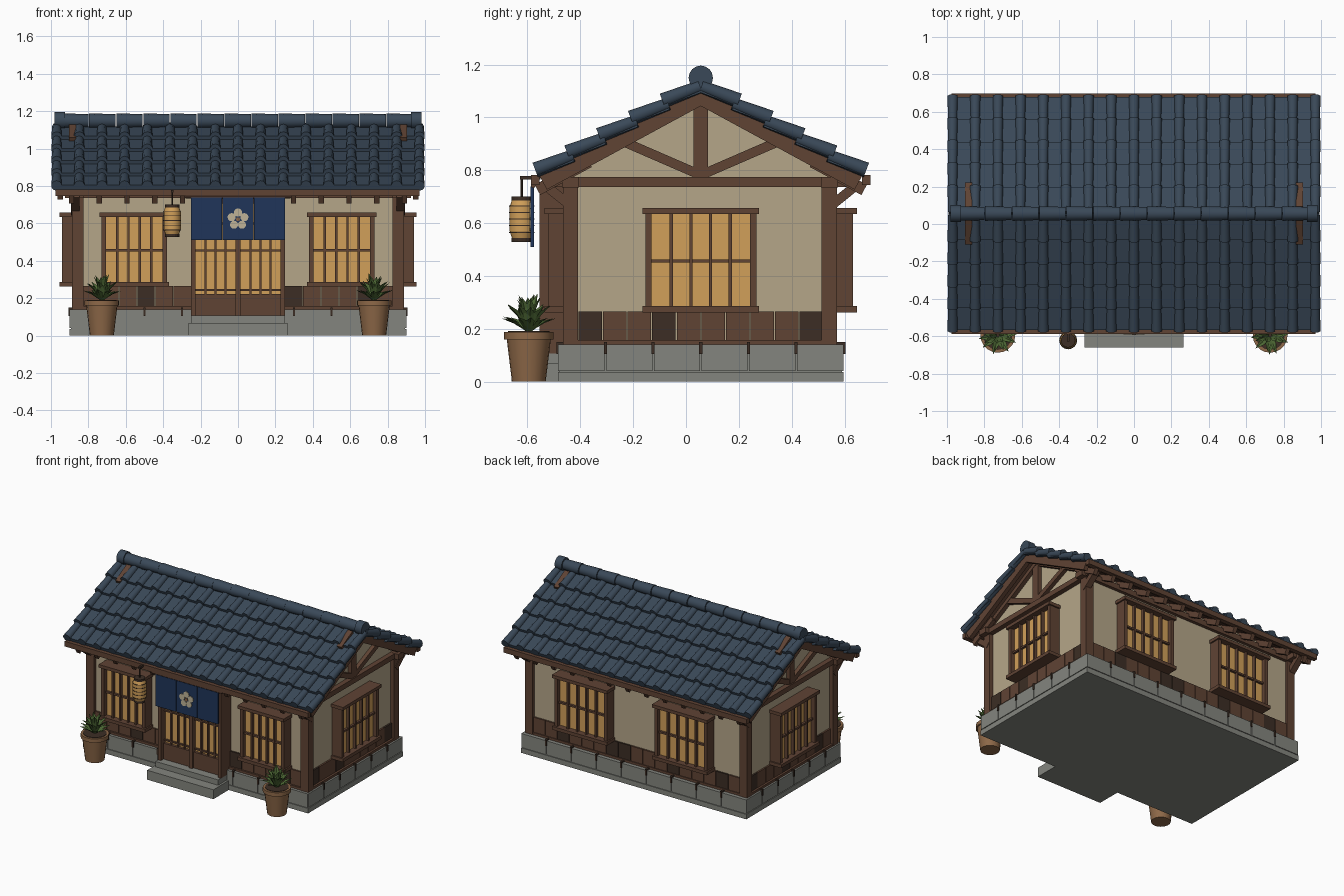
import bpy, bmesh, math, random
from math import radians, pi, sin, cos
from mathutils import Matrix, Vector

cube = bpy.data.objects.get("Cube")
if cube:
    bpy.data.objects.remove(cube)
random.seed(4)


def material(name, *rgb):
    m = bpy.data.materials.new(name)
    m.use_nodes = True
    m.diffuse_color = (*rgb, 1)
    m.node_tree.nodes["Principled BSDF"].inputs["Base Color"].default_value = (*rgb, 1)
    return m


TILE = material("slate blue tile", .042, .066, .098)
WALL = material("plaster", .46, .38, .25)
WOOD = material("brown timber", .115, .056, .034)
DARK = material("dark timber", .045, .027, .018)
PAPER = material("lit paper", .64, .35, .1)
STONE = material("grey stone", .23, .235, .21)
NAVY = material("navy cloth", .014, .035, .1)
CLAY = material("clay", .27, .14, .065)
LEAF = material("leaf green", .075, .14, .035)
CREAM = material("cream", .52, .45, .31)

I = Matrix.Identity(4)
YC = .056            # depth of the ridge line
APEX = 1.10          # height where the two roof planes meet
SLOPE = radians(28.5)


def done(bm, name, mat, smooth=False):
    bmesh.ops.recalc_face_normals(bm, faces=bm.faces[:])
    me = bpy.data.meshes.new(name)
    bm.to_mesh(me)
    bm.free()
    me.materials.append(mat)
    ob = bpy.data.objects.new(name, me)
    bpy.context.collection.objects.link(ob)
    if smooth:
        bpy.ops.object.select_all(action='DESELECT')
        ob.select_set(True)
        bpy.context.view_layer.objects.active = ob
        bpy.ops.object.shade_smooth_by_angle(angle=radians(50))
    return ob


def box(bm, x, y, z, frame=I):
    """Add a box from three (low, high) ranges."""
    mid = [(a + b) / 2 for a, b in (x, y, z)]
    size = [b - a for a, b in (x, y, z)]
    bmesh.ops.create_cube(bm, size=1, matrix=frame @ Matrix.Translation(mid) @ Matrix.Diagonal((*size, 1)))


def boxes(name, mat, items, frame=I):
    bm = bmesh.new()
    for item in items:
        box(bm, *item, frame)
    return done(bm, name, mat)


def rod(bm, p, q, r1, r2=None, sides=10, frame=I):
    """Add a capped cone or cylinder between two points."""
    p, q = Vector(p), Vector(q)
    m = Matrix.Translation((p + q) / 2) @ (q - p).to_track_quat('Z', 'Y').to_matrix().to_4x4()
    bmesh.ops.create_cone(bm, cap_ends=True, segments=sides, radius1=r1,
                          radius2=r1 if r2 is None else r2, depth=(q - p).length, matrix=frame @ m)


def beam(bm, x, p, q, wide, deep):
    """Add a timber lying in a plane of constant x, from p to q given as (y, z)."""
    p, q = Vector((x, *p)), Vector((x, *q))
    d = (q - p).normalized()
    n = Vector((1, 0, 0)).cross(d)
    m = Matrix((Vector((1, 0, 0)), d, n)).transposed().to_4x4()
    length = (q - p).length / 2
    box(bm, (-wide / 2, wide / 2), (-length, length), (-deep / 2, deep / 2),
        Matrix.Translation((p + q) / 2) @ m)


def lathe(bm, profile, cx, cy, sides=16):
    for (r1, z1), (r2, z2) in zip(profile, profile[1:]):
        rod(bm, (cx, cy, z1), (cx, cy, z2), r1, r2, sides)


# Stone base: core, bottom course and separate blocks with timber pegs at the joints
HX, Y0, Y1 = .9, -.485, .597
boxes("base_core", STONE, [((-HX + .006, HX - .006), (Y0 + .006, Y1 - .006), (0, .14)),
                           ((-HX, HX), (Y0, Y1), (0, .036))])
blocks, pegs = bmesh.new(), bmesh.new()
for i in range(9):
    a = -HX + i * .2
    for y in (Y0, Y1 - .02):
        box(blocks, (a + .003, a + .197), (y, y + .02), (.041, .14))
        if i:
            box(pegs, (a - .006, a + .006), (y - .006, y + .026), (.105, .15))
for i in range(6):
    step = (Y1 - Y0) / 6
    a = Y0 + i * step
    for x in (-HX, HX - .02):
        box(blocks, (x, x + .02), (a + .003, a + step - .003), (.041, .14))
        if i:
            box(pegs, (x - .006, x + .026), (a - .006, a + .006), (.105, .15))
done(blocks, "base_blocks", STONE)
done(pegs, "base_pegs", DARK)
boxes("entrance_step", STONE, [((-.265, .265), (-.66, Y0 + .01), (0, .068)),
                               ((-.25, .25), (-.585, Y0 + .01), (.068, .107))])

# Plaster body with gables
bm = bmesh.new()
ring = [bm.verts.new((-.86, y, z)) for y, z in
        ((-.44, .14), (.552, .14), (.552, .8), (YC, 1.075), (-.44, .8))]
face = bm.faces.new(ring)
ext = bmesh.ops.extrude_face_region(bm, geom=[face])
bmesh.ops.translate(bm, vec=(1.72, 0, 0), verts=[v for v in ext["geom"] if isinstance(v, bmesh.types.BMVert)])
done(bm, "plaster_walls", WALL)

# Corner posts, sills and wall plates
frame_parts = []
for y in (-.4375, .5425):
    for x in (-.8575, .8575):
        frame_parts.append(((x - .031, x + .031), (y - .029, y + .029), (.12, .75)))
    frame_parts.append(((-.925, .925), (y - .032, y + .032), (.735, .775)))
    frame_parts.append(((-.885, .885), (y - .027, y + .027), (.138, .157)))
for x in (-.86, .86):
    frame_parts.append(((x - .027, x + .027), (-.45, .56), (.138, .157)))
    frame_parts.append(((x - .036, x + .036), (-.53, .64), (.737, .774)))
    frame_parts.append(((x - .028, x + .028), (YC - .027, YC + .027), (.77, 1.09)))
boxes("timber_frame", WOOD, frame_parts)

# Gable trusses and knee braces
bm = bmesh.new()
for x in (-.87, .87):
    for s in (-1, 1):
        beam(bm, x, (YC + s * .02, .79), (YC + s * .285, .905), .035, .036)
        beam(bm, x, (YC + s * .48, .655), (YC + s * .6, .752), .045, .036)
        beam(bm, x, (YC, 1.067), (YC + s * .55, .768), .04, .035)
done(bm, "gable_braces", WOOD)

# Wainscot planks: front (beside the door), back and both ends
planks = {WOOD: bmesh.new(), DARK: bmesh.new()}


def wainscot(frame, lo, hi, count, dark):
    w = (hi - lo) / count
    for i in range(count):
        bm = planks[DARK if i in dark else WOOD]
        box(bm, (lo + i * w + .002, lo + (i + 1) * w - .002), (-.012, .01), (.15, .265), frame)


def facing(x, y, turn):
    return Matrix.Translation((x, y, 0)) @ Matrix.Rotation(turn, 4, 'Z')


FRONT, BACK = facing(0, -.44, 0), facing(0, .552, pi)
LEFT, RIGHT = facing(.86, YC, pi / 2), facing(-.86, YC, -pi / 2)
wainscot(FRONT, -.83, -.25, 6, (3,))
wainscot(FRONT, .25, .83, 6, (0, 4))
wainscot(BACK, -.83, .83, 17, (2, 6, 7, 11, 15))
wainscot(LEFT, -.465, .465, 10, (0, 3, 9))
wainscot(RIGHT, -.465, .465, 10, (0, 4, 8))
done(planks[WOOD], "wainscot_planks", WOOD)
done(planks[DARK], "wainscot_dark_planks", DARK)


# Lattice windows, built facing -y and turned to each wall
def window(name, frame, cx, width):
    f = frame @ Matrix.Translation((cx, 0, 0))
    h = width / 2
    boxes(name + "_paper", PAPER, [((-h + .02, h - .02), (-.05, .01), (.275, .645))], f)
    parts = [((-h, h), (-.095, .01), (.635, .658)), ((-h, h), (-.095, .01), (.262, .286)),
             ((-h + .03, h - .03), (-.066, -.045), (.45, .463))]
    for s in (-1, 1):
        parts.append(((s * (h - .022) - .012, s * (h - .022) + .012), (-.08, .01), (.27, .65)))
    for i in range(1, 5):
        x = -h + .034 + (width - .068) * i / 5
        parts.append(((x - .006, x + .006), (-.072, -.045), (.28, .64)))
    boxes(name + "_lattice", WOOD, parts, f)


for s, side in ((-1, "right"), (1, "left")):
    window("front_window_" + side, FRONT, s * .555, .37)
    window("back_window_" + side, BACK, -s * .4, .44)
window("left_window", LEFT, 0, .44)
window("right_window", RIGHT, 0, .44)

# Sliding doors
boxes("door_paper", PAPER, [((-.235, .235), (-.505, -.43), (.21, .72))])
door = [((-.235, .235), (-.525, -.43), (.107, .222)), ((-.25, .25), (-.555, -.43), (.705, .74)),
        ((-.013, .013), (-.54, -.45), (.107, .72))]
for s in (-1, 1):
    door.append(((s * .24 - .012, s * .24 + .012), (-.555, -.43), (.107, .74)))
    for i in range(1, 4):
        x = s * (.013 + .215 * i / 4)
        door.append(((x - .005, x + .005), (-.52, -.45), (.21, .72)))
for z in (.243, .455, .6):
    door.append(((-.235, .235), (-.518, -.45), (z - .005, z + .005)))
boxes("door_lattice", WOOD, door)

# Hanging cloth in three panels with a painted blossom
boxes("door_curtain", NAVY, [((c - .082, c + .082), (-.588, -.576), (.51, .738)) for c in (-.168, 0, .168)])
bm = bmesh.new()
rod(bm, (-.28, -.578, .742), (.28, -.578, .742), .009)
done(bm, "curtain_rod", WOOD)
bm = bmesh.new()
for i in range(5):
    a = pi / 2 + i * 2 * pi / 5
    c = Vector((.036 * cos(a), -.586, .622 + .036 * sin(a)))
    rod(bm, c, c + Vector((0, -.006, 0)), .022, sides=12)
done(bm, "curtain_blossom", CREAM)
bm = bmesh.new()
rod(bm, (0, -.586, .622), (0, -.593, .622), .011)
done(bm, "blossom_centre", CLAY)

# Roof: each slope has its own frame (x, distance down the slope, height above it)
ROWS, ROW = 5, .137
tiles, covers, deck, patch = (bmesh.new() for _ in range(4))
for s in (-1, 1):
    slope = Matrix(((1, 0, 0, 0), (0, s * cos(SLOPE), s * sin(SLOPE), YC),
                    (0, -sin(SLOPE), cos(SLOPE), APEX), (0, 0, 0, 1)))
    for r in range(ROWS):
        tilt = slope @ Matrix.Translation((0, r * ROW, 0)) @ Matrix.Rotation(radians(8), 4, 'X')
        box(tiles, (-.988, .988), (0, ROW + .008), (-.006, .018), tilt)
        for i in range(17):
            x = -.97 + i * .12125
            rod(covers, (x, -.004, .016), (x, ROW + .012, .016), .024, .029, 10, tilt)
    # Deck boards, rafters, bargeboards
    box(deck, (-.95, .95), (0, .675), (-.018, .006), slope)
    for i in range(13):
        x = -.89 + i * .1483
        box(deck, (x - .014, x + .014), (.5, .722), (-.056, -.012), slope)
    for x in (-.95, .95):
        box(deck, (x - .015, x + .015), (.0, .69), (-.05, .008), slope)
    # Eave board
    y = YC + s * .627
    box(deck, (-.975, .97), (y - .016, y + .016), (.745, .782))
    # Rafter ends showing through near the ridge
    for x in (-.885, .885):
        box(patch, (x - .019, x + .019), (.02, .165), (0, .042), slope)
done(tiles, "roof_tile_rows", TILE)
done(covers, "roof_cover_tiles", TILE, True)
done(deck, "roof_timbers", WOOD)
done(patch, "ridge_rafter_ends", WOOD)

# Ridge of round tiles with end caps
bm = bmesh.new()
for i in range(13):
    x = -.94 + i * .1446
    rod(bm, (x, YC, 1.148), (x + .141, YC, 1.148), .04, .036, 14)
for s in (-1, 1):
    rod(bm, (s * .925, YC, 1.15), (s * .98, YC, 1.15), .046, sides=16)
done(bm, "ridge_tiles", TILE, True)

# Paper lantern on a bracket
LX, LY = -.352, -.622
bm = bmesh.new()
lathe(bm, [(.036, .54), (.046, .57), (.046, .66), (.036, .69)], LX, LY)
done(bm, "lantern_paper", PAPER, True)
bm = bmesh.new()
for i in range(5):
    z = .565 + i * .025
    rod(bm, (LX, LY, z - .002), (LX, LY, z + .002), .048, sides=16)
for z in (.528, .685):
    rod(bm, (LX, LY, z), (LX, LY, z + .016), .038, sides=16)
rod(bm, (LX, LY, .7), (LX, LY, .775), .005)
box(bm, (LX - .007, LX + .007), (LY - .006, -.55), (.765, .779))
done(bm, "lantern_fittings", DARK)

# Potted plants
for s, side in ((-1, "right"), (1, "left")):
    cx, cy = s * .728, -.595
    bm = bmesh.new()
    lathe(bm, [(.064, 0), (.084, .165)], cx, cy, 20)
    rod(bm, (cx, cy, .16), (cx, cy, .188), .093, sides=20)
    done(bm, "pot_" + side, CLAY, True)
    bm = bmesh.new()
    rod(bm, (cx, cy, .18), (cx, cy, .191), .078, sides=16)
    done(bm, "soil_" + side, DARK)
    bm = bmesh.new()
    for count, reach, height in ((10, .105, .055), (9, .085, .1), (6, .045, .138)):
        for i in range(count):
            turn = Matrix.Translation((cx, cy, .19)) @ Matrix.Rotation(
                2 * pi * (i + random.random() * .5) / count, 4, 'Z')
            h = height * random.uniform(.88, 1.05)
            pts = ((.008, -.008, 0), (.008, .008, 0), (reach * .55, .017, h * .75),
                   (reach, 0, h), (reach * .55, -.017, h * .75), (reach * .55, 0, h * .62))
            a, b, c, d, e, m = (bm.verts.new(turn @ Vector(p)) for p in pts)
            for f in ((a, b, m), (b, c, m), (c, d, m), (d, e, m), (e, a, m)):
                bm.faces.new(f)
    done(bm, "leaves_" + side, LEAF)
